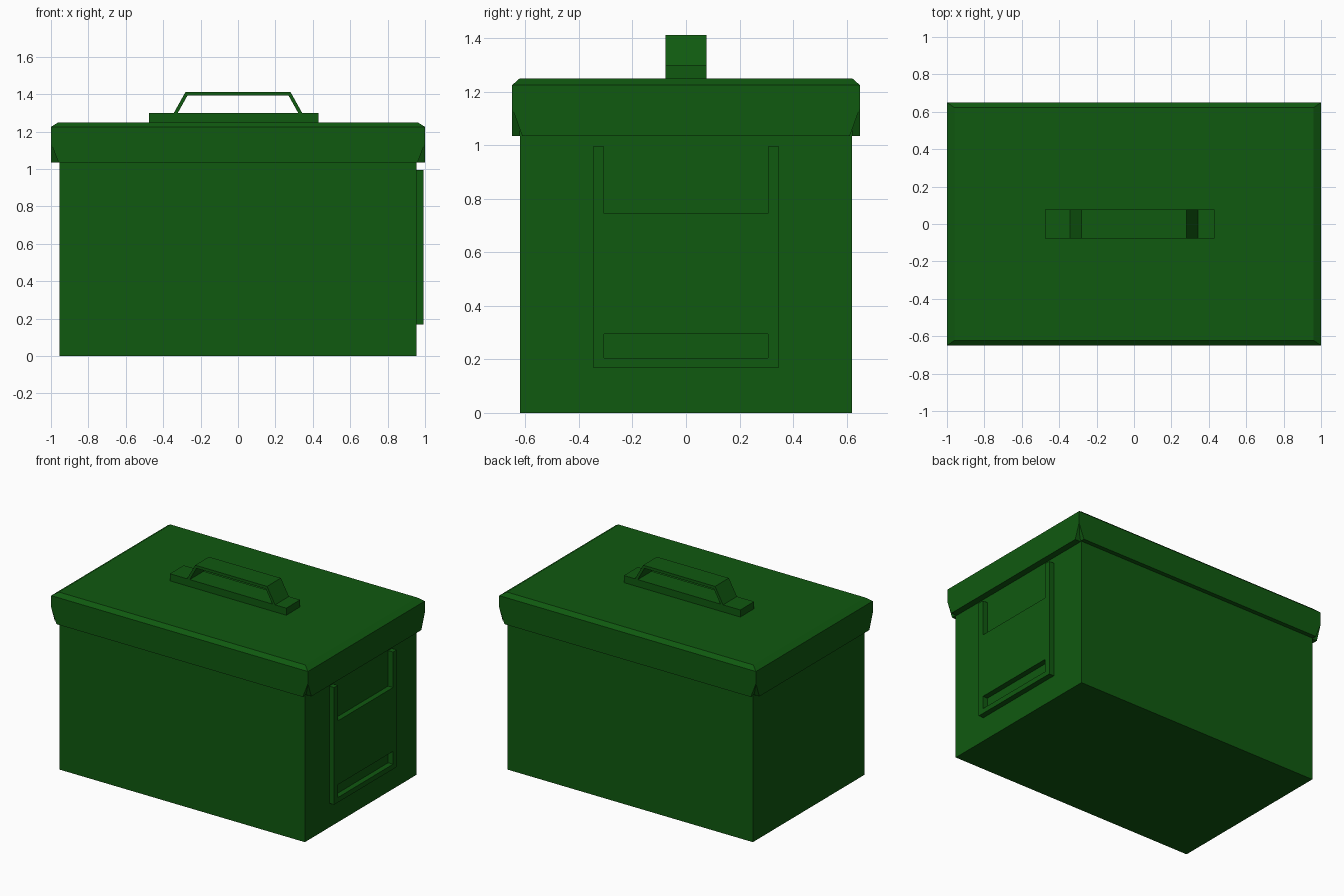
import bpy
import bmesh
from mathutils import Vector

if "Cube" in bpy.data.objects:
    bpy.data.objects.remove(bpy.data.objects["Cube"], do_unlink=True)

green = bpy.data.materials.new("olive green paint")
green.use_nodes = True
COLOUR = (0.005, 0.1, 0.005, 1)
green.diffuse_color = COLOUR
green.node_tree.nodes["Principled BSDF"].inputs["Base Color"].default_value = COLOUR


def finish(name, bm):
    bmesh.ops.recalc_face_normals(bm, faces=bm.faces)
    mesh = bpy.data.meshes.new(name)
    bm.to_mesh(mesh)
    bm.free()
    mesh.materials.append(green)
    obj = bpy.data.objects.new(name, mesh)
    bpy.context.collection.objects.link(obj)
    return obj


def prism(name, outline, axis, start, end):
    """Extrude a 2D outline (horizontal, z) along the x or y axis."""
    def place(p, d):
        return Vector((d, p[0], p[1]) if axis == "x" else (p[0], d, p[1]))
    bm = bmesh.new()
    face = bm.faces.new([bm.verts.new(place(p, start)) for p in outline])
    moved = bmesh.ops.extrude_face_region(bm, geom=[face])["geom"]
    bmesh.ops.translate(bm, vec=place((0, 0), end - start),
                        verts=[v for v in moved if isinstance(v, bmesh.types.BMVert)])
    return finish(name, bm)


def box(name, x, y, z):
    return prism(name, [(x[0], z[0]), (x[1], z[0]), (x[1], z[1]), (x[0], z[1])], "y", *y)


# Body
BX, BY = 0.955, 0.62
box("body", (-BX, BX), (-BY, BY), (0, 1.15))

# Lid slab with sloped top rim
LX, LY = 1.0, 0.65
RIM, TOP, SKIRT, NOTCH = 1.225, 1.25, 1.035, 1.14
bm = bmesh.new()
rings = [[bm.verts.new((sx * x, sy * y, z)) for sx, sy in ((-1, -1), (1, -1), (1, 1), (-1, 1))]
         for x, y, z in ((LX, LY, NOTCH), (LX, LY, RIM), (0.96, 0.622, TOP))]
for low, high in zip(rings, rings[1:]):
    for i in range(4):
        j = (i + 1) % 4
        bm.faces.new((low[i], low[j], high[j], high[i]))
bm.faces.new(rings[0])
bm.faces.new(rings[-1])
finish("lid", bm)

# Lid skirt flaps, tapered towards the notched corners
for side, label in ((-1, "front"), (1, "back")):
    prism("lid_flap_" + label, [(-LX, NOTCH), (LX, NOTCH), (0.96, SKIRT), (-0.96, SKIRT)],
          "y", side * BY, side * LY)
for side, label in ((-1, "right"), (1, "left")):
    prism("lid_flap_" + label, [(-LY, NOTCH), (LY, NOTCH), (0.612, SKIRT), (-0.612, SKIRT)],
          "x", side * BX, side * LX)

# Side bracket: U-shaped plate with a slot, made of a bar, a panel and two posts
PX = (BX, 0.993)
OUT, INN = 0.348, 0.307
box("bracket_bottom_bar", PX, (-INN, INN), (0.17, 0.205))
box("bracket_panel", PX, (-INN, INN), (0.295, 0.745))
for side, label in ((-1, "front"), (1, "back")):
    box("bracket_post_" + label, PX, sorted((side * INN, side * OUT)), (0.17, 0.995))

# Handle base and bent strap
HW = 0.077
box("handle_base", (-0.477, 0.43), (-HW, HW), (TOP, 1.3))
outer = [(-0.343, 1.3), (-0.28, 1.413), (0.28, 1.413), (0.343, 1.3)]
inner = [(0.322, 1.3), (0.27, 1.393), (-0.27, 1.393), (-0.322, 1.3)]
prism("handle_strap", outer + inner, "y", -HW, HW)
